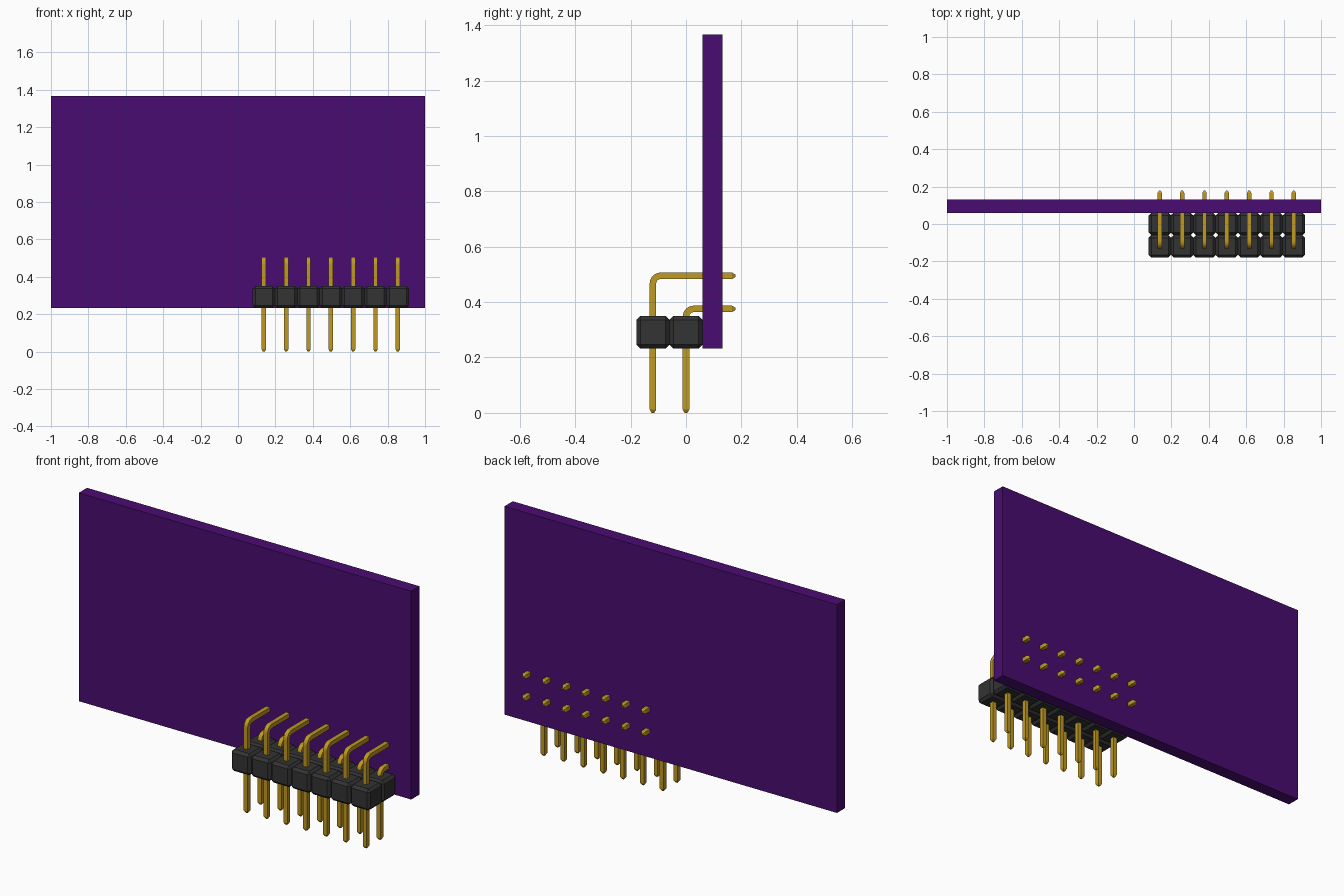
import bpy, bmesh, math
from mathutils import Vector

cube = bpy.data.objects.get("Cube")
if cube:
    bpy.data.objects.remove(cube, do_unlink=True)


def material(name, rgb):
    m = bpy.data.materials.new(name)
    m.use_nodes = True
    m.diffuse_color = (*rgb, 1)
    m.node_tree.nodes["Principled BSDF"].inputs["Base Color"].default_value = (*rgb, 1)
    return m


PURPLE = material("purple board", (0.068, 0.0037, 0.168))
BLACK = material("black plastic", (0.033, 0.033, 0.033))
GOLD = material("gold metal", (0.53, 0.32, 0.016))


def finish(bm, name, mat):
    bmesh.ops.recalc_face_normals(bm, faces=bm.faces)
    me = bpy.data.meshes.new(name)
    bm.to_mesh(me)
    bm.free()
    me.materials.append(mat)
    ob = bpy.data.objects.new(name, me)
    bpy.context.collection.objects.link(ob)
    return ob


def box(name, lo, hi, mat, chamfer=0):
    bm = bmesh.new()
    bmesh.ops.create_cube(bm, size=1)
    for v in bm.verts:
        v.co = [hi[i] if v.co[i] > 0 else lo[i] for i in range(3)]
    if chamfer:
        bmesh.ops.bevel(bm, geom=bm.edges[:], offset=chamfer, segments=1, affect='EDGES')
    return finish(bm, name, mat)


HALF = 0.0118    # half pin thickness
TIP = 0.012      # length of the tapered tip
BEND = 0.028     # centreline bend radius
END_Y = 0.178    # pin ends behind the board


def pin(name, x, y, z):
    """Square wire rising at y, bent back to run along +y at height z."""
    # each station: centre y, centre z, direction angle, half thickness
    stations = [(y, 0, 0, HALF * 0.4), (y, TIP, 0, HALF)]
    for i in range(7):
        a = math.pi / 2 * i / 6
        stations.append((y + BEND * (1 - math.cos(a)), z - BEND * (1 - math.sin(a)), a, HALF))
    stations += [(END_Y - TIP, z, math.pi / 2, HALF), (END_Y, z, math.pi / 2, HALF * 0.4)]
    bm = bmesh.new()
    rings = []
    for cy, cz, a, h in stations:
        side = Vector((0, math.cos(a), -math.sin(a)))
        rings.append([bm.verts.new(Vector((x + sx * h, cy, cz)) + side * (sy * h))
                      for sx, sy in ((-1, -1), (1, -1), (1, 1), (-1, 1))])
    for r, s in zip(rings, rings[1:]):
        for k in range(4):
            bm.faces.new((r[k], r[(k + 1) % 4], s[(k + 1) % 4], s[k]))
    bm.faces.new(rings[0])
    bm.faces.new(rings[-1])
    return finish(bm, name, GOLD)


# Circuit board
box("board", (-1, 0.06, 0.233), (1, 0.131, 1.366), PURPLE)

# Two-row angled pin header, one chamfered block and one bent pin per position
PITCH = 0.1194
for row, (y, z) in {"front": (-0.1194, 0.495), "rear": (0.0, 0.3755)}.items():
    for i in range(7):
        x = 0.138 + PITCH * i
        h = PITCH / 2
        box(f"{row}_header_block_{i + 1}", (x - h, y - h, 0.2325), (x + h, y + h, 0.35),
            BLACK, chamfer=0.014)
        pin(f"{row}_pin_{i + 1}", x, y, z)
